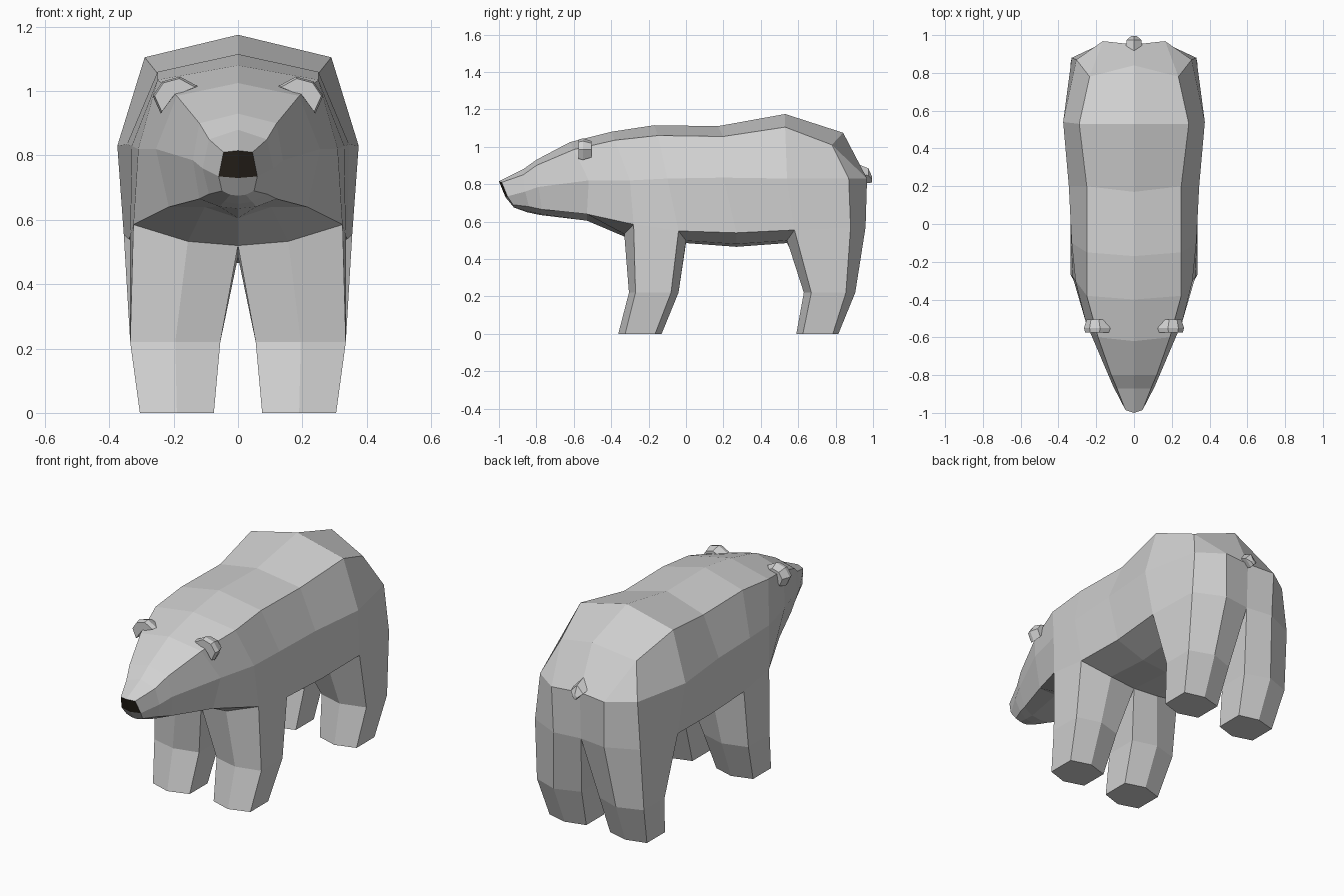
import bpy
import bmesh
from mathutils import Vector

default = bpy.data.objects.get("Cube")
if default:
    bpy.data.objects.remove(default, do_unlink=True)


def make_material(name, colour):
    mat = bpy.data.materials.new(name)
    mat.use_nodes = True
    mat.diffuse_color = colour
    shader = next(n for n in mat.node_tree.nodes if n.type == "BSDF_PRINCIPLED")
    shader.inputs["Base Color"].default_value = colour
    shader.inputs["Roughness"].default_value = 0.9
    return mat


fur = make_material("pale fur", (0.64, 0.64, 0.64, 1))
dark = make_material("dark brown nose", (0.025, 0.019, 0.013, 1))


def finish(bm, name, materials, mirrored=True):
    """Mirror the left half across x, weld the seam and make the object."""
    if mirrored:
        copy = bmesh.ops.duplicate(bm, geom=bm.verts[:] + bm.edges[:] + bm.faces[:])
        for item in copy["geom"]:
            if isinstance(item, bmesh.types.BMVert):
                item.co.x = -item.co.x
        bmesh.ops.remove_doubles(bm, verts=bm.verts[:], dist=0.0005)
    bmesh.ops.recalc_face_normals(bm, faces=bm.faces[:])
    mesh = bpy.data.meshes.new(name)
    bm.to_mesh(mesh)
    bm.free()
    for mat in materials:
        mesh.materials.append(mat)
    obj = bpy.data.objects.new(name, mesh)
    bpy.context.scene.collection.objects.link(obj)
    return obj


def bridge(bm, first, second):
    """Join two closed loops of equal length with quads."""
    count = len(first)
    for i in range(count):
        j = (i + 1) % count
        bm.faces.new((first[i], first[j], second[j], second[i]))


# Contour lines of the left half, running from the muzzle back to the rump
spine = [(-1, .815), (-.87, .88), (-.8, .93), (-.62, 1.025), (-.4, 1.08),
         (-.17, 1.115), (.17, 1.11), (.53, 1.175), (.84, 1.075)]
shoulder = [(.045, -.985, .81), (.09, -.87, .85), (.12, -.8, .9),
            (.19, -.6, .985), (.25, -.38, 1.035), (.25, -.15, 1.06),
            (.25, .2, 1.055), (.29, .53, 1.105), (.235, .78, 1.01)]
flank = [(.06, -.955, .735), (.11, -.86, .76), (.14, -.79, .785),
         (.255, -.52, .82), (.31, -.3, .82), (.33, -.1, .83),
         (.345, .2, .835), (.375, .54, .83), (.305, .87, .83)]
hem = [(.05, -.925, .69), (.09, -.84, .68), (.12, -.77, .665),
       (.215, -.53, .64), (.325, -.28, .585), (.335, -.04, .55),
       (.34, .27, .54), (.355, .58, .555), (.33, .88, .57)]
keel = [(-.92, .675), (-.85, .65), (-.78, .635), (-.53, .605), (-.33, .52),
        (0, .485), (.27, .465), (.54, .485), (.94, .57)]

# Body and head: one ring of six points per station
bm = bmesh.new()
rings = []
for top, sh, fl, he, ke in zip(spine, shoulder, flank, hem, keel):
    inner = (he[0] * 0.48, ke[0], ke[1] + 0.2 * (he[2] - ke[1]))
    points = [(0, *top), sh, fl, he, inner, (0, *ke)]
    rings.append([bm.verts.new(p) for p in points])

# Raised jaw edges and fuller haunches
rings[3][4].co.z = 0.64
rings[-1][4].co.y = 0.96

leg_spans = (4, 7)
for s in range(len(rings) - 1):
    a, b = rings[s], rings[s + 1]
    for k in range(5):
        if s in leg_spans and k >= 3:
            continue
        bm.faces.new((a[k], a[k + 1], b[k + 1], b[k]))

# Nose plane and chin
top, sh, fl, he, inner, ke = rings[0]
nose_base = bm.verts.new((0, -.965, .73))
nose = bm.faces.new((top, sh, fl, nose_base))
nose.material_index = 1
bm.faces.new((nose_base, fl, he, inner, ke))

# Rump
top, sh, fl, he, inner, ke = rings[-1]
haunch = bm.verts.new((.165, .968, .83))
tail_root = bm.verts.new((0, .95, .835))
bm.faces.new((top, sh, haunch, tail_root))
bm.faces.new((sh, fl, haunch))
bm.faces.new((fl, he, inner, haunch))
bm.faces.new((haunch, inner, ke, tail_root))


def leg(span, knee, foot):
    """Six-sided leg hung from the open underside between two stations."""
    a, b = rings[span], rings[span + 1]
    loop = [a[3], a[4], a[5], b[5], b[4], b[3]]
    levels = ((.055, .335, .22, knee), (.075, .305, 0, foot))
    for inside, outside, z, (front, side_front, side_back, back) in levels:
        middle = (inside + outside) / 2
        outline = [(outside, side_front), (middle, front), (inside, side_front),
                   (inside, side_back), (middle, back), (outside, side_back)]
        ring = [bm.verts.new((x, y, z)) for x, y in outline]
        bridge(bm, loop, ring)
        loop = ring
    bm.faces.new(loop)


leg(leg_spans[0], (-.305, -.27, -.08, -.04), (-.362, -.325, -.165, -.13))
leg(leg_spans[1], (.63, .67, .855, .905), (.59, .625, .785, .815))
finish(bm, "body", [fur, dark])

# Ears: a crescent outline, smaller towards the back
bm = bmesh.new()
crescent = [(.125, 1.015), (.18, 1.045), (.235, 1.03), (.265, .985),
            (.24, .93), (.2, .985)]
centre = Vector((.205, .985))
loops = []
for y, size in ((-.575, .9), (-.55, 1), (-.505, .75)):
    flat = [centre + (Vector(p) - centre) * size for p in crescent]
    loops.append([bm.verts.new((p.x, y, p.y)) for p in flat])
for first, second in zip(loops, loops[1:]):
    bridge(bm, first, second)
bm.faces.new(loops[0])
bm.faces.new(loops[-1])
finish(bm, "ears", [fur])

# Tail: a short stub that droops
bm = bmesh.new()
loops = []
for y, z, wide, tall in ((.91, .865, .05, .045), (.975, .845, .038, .04),
                         (.995, .825, .015, .015)):
    outline = [(0, tall), (wide, 0), (0, -tall), (-wide, 0)]
    loops.append([bm.verts.new((x, y, z + dz)) for x, dz in outline])
for first, second in zip(loops, loops[1:]):
    bridge(bm, first, second)
bm.faces.new(loops[0])
bm.faces.new(loops[-1])
finish(bm, "tail", [fur], mirrored=False)
